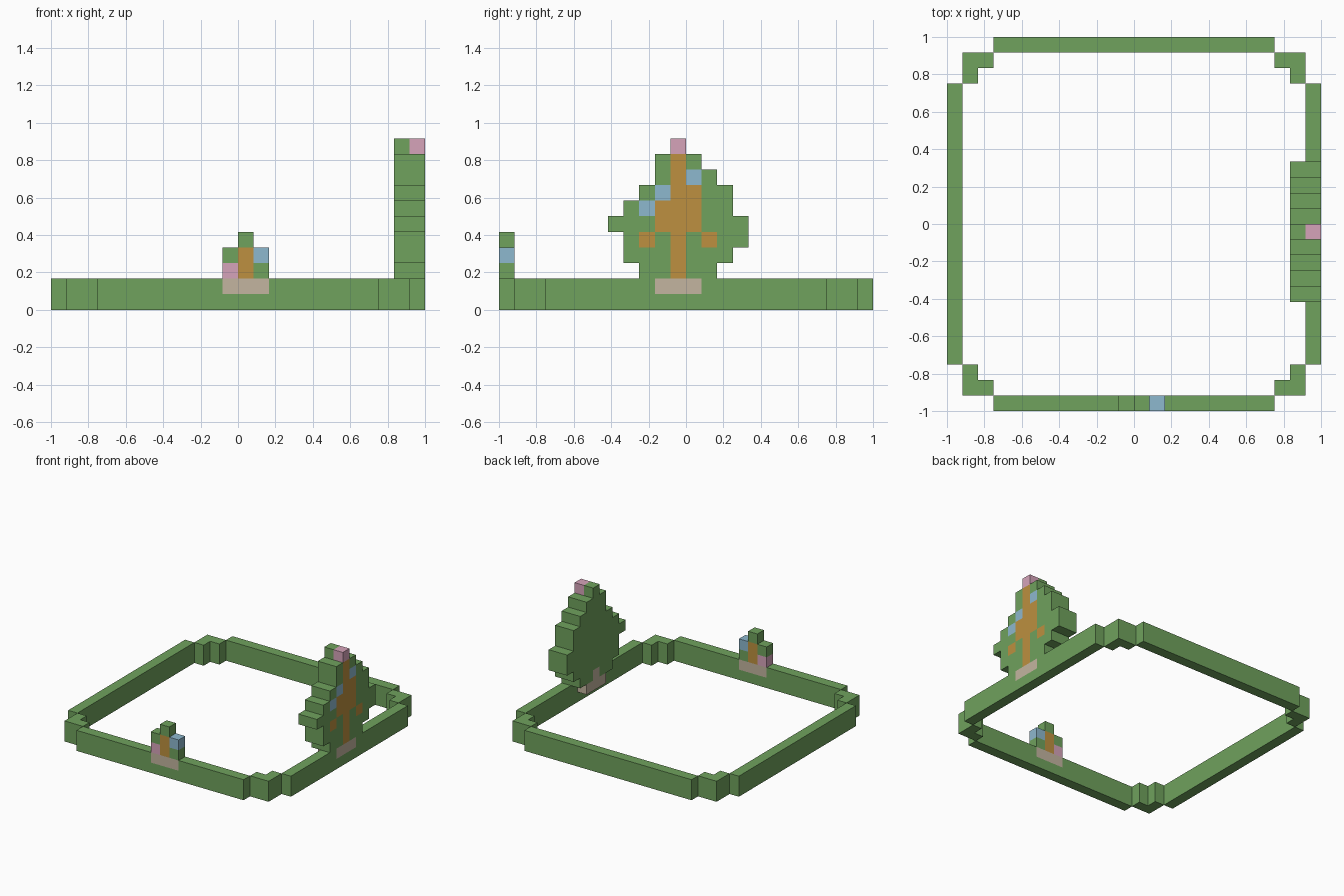
import bpy, bmesh
from mathutils import Vector

if "Cube" in bpy.data.objects:
    bpy.data.objects.remove(bpy.data.objects["Cube"])

U = 1 / 12  # edge of one cube cell
COLOURS = {
    "G": ("green", (0.16, 0.36, 0.11, 1)),
    "O": ("orange", (0.51, 0.28, 0.05, 1)),
    "P": ("pink", (0.67, 0.37, 0.49, 1)),
    "B": ("blue", (0.27, 0.48, 0.62, 1)),
    "W": ("beige", (0.55, 0.46, 0.35, 1)),
}
MATS = {}
for key, (name, col) in COLOURS.items():
    MATS[key] = bpy.data.materials.new(name)
    MATS[key].diffuse_color = col

cells = {}  # (x, y, z) -> (part, colour)

# Band: one quarter outline mirrored into a stepped ring, two cells high
quarter = [(i, 11) for i in range(9)] + [(11, i) for i in range(9)]
quarter += [(9, 10), (10, 10), (10, 9)]
for x, y in quarter:
    for px in (x, -1 - x):
        for py in (y, -1 - y):
            for z in (0, 1):
                cells[px, py, z] = ("band", "G")


def paint(part, rows, top, place):
    """Turn rows of colour letters into cells, from the top row down."""
    for r, row in enumerate(rows):
        for c, letter in enumerate(row):
            if letter != ".":
                cells[place(c, top - r)] = (part, letter)


# Tall side ornament: coloured outer layer, plain inner layer
tall = ["....P....",
        "...GOG...",
        "...GOBG..",
        "..GBOOGG.",
        ".GBOOOGG.",
        "GGGOOOGGG",
        ".GOGOGOGG",
        ".GGGOGGG.",
        "..GGOGG..",
        "...WWW..."]
inner = ["".join("." if ch == "." else "W" if ch == "W" else "G" for ch in row) for row in tall]
inner[8] = "..GGWGG.."
paint("side_ornament", tall, 10, lambda c, z: (11, c - 5, z))
paint("side_ornament", inner, 10, lambda c, z: (10, c - 5, z))

# Small front ornament, one layer thick
paint("front_ornament", [".G.", "GOB", "POG", "WWW"], 4, lambda c, z: (c - 1, -12, z))


def build(part):
    """Skin the exposed faces of a part's cells and merge flat areas."""
    bm = bmesh.new()
    keys = list(COLOURS)
    for pos, (owner, letter) in cells.items():
        if owner != part:
            continue
        for axis in range(3):
            for side in (-1, 1):
                n = Vector((0, 0, 0))
                n[axis] = side
                if tuple(int(p + d) for p, d in zip(pos, n)) in cells:
                    continue
                a, b = Vector((0, 0, 0)), Vector((0, 0, 0))
                a[(axis + 1) % 3] = 0.5
                b[(axis + 2) % 3] = 0.5 * side
                mid = Vector(pos) + Vector((0.5, 0.5, 0.5)) + n * 0.5
                corners = (mid - a - b, mid + a - b, mid + a + b, mid - a + b)
                face = bm.faces.new([bm.verts.new(v * U) for v in corners])
                face.material_index = keys.index(letter)
    bmesh.ops.remove_doubles(bm, verts=bm.verts, dist=1e-4)
    bmesh.ops.dissolve_limit(bm, angle_limit=0.01, verts=bm.verts,
                             edges=bm.edges, delimit={"MATERIAL"})
    mesh = bpy.data.meshes.new(part)
    for key in keys:
        mesh.materials.append(MATS[key])
    bm.to_mesh(mesh)
    bm.free()
    bpy.context.collection.objects.link(bpy.data.objects.new(part, mesh))


for part in ("band", "side_ornament", "front_ornament"):
    build(part)

for m in bpy.data.materials:
    if m.users and not m.is_grease_pencil:
        m.use_nodes = True
        m.node_tree.nodes["Principled BSDF"].inputs["Base Color"].default_value = m.diffuse_color
